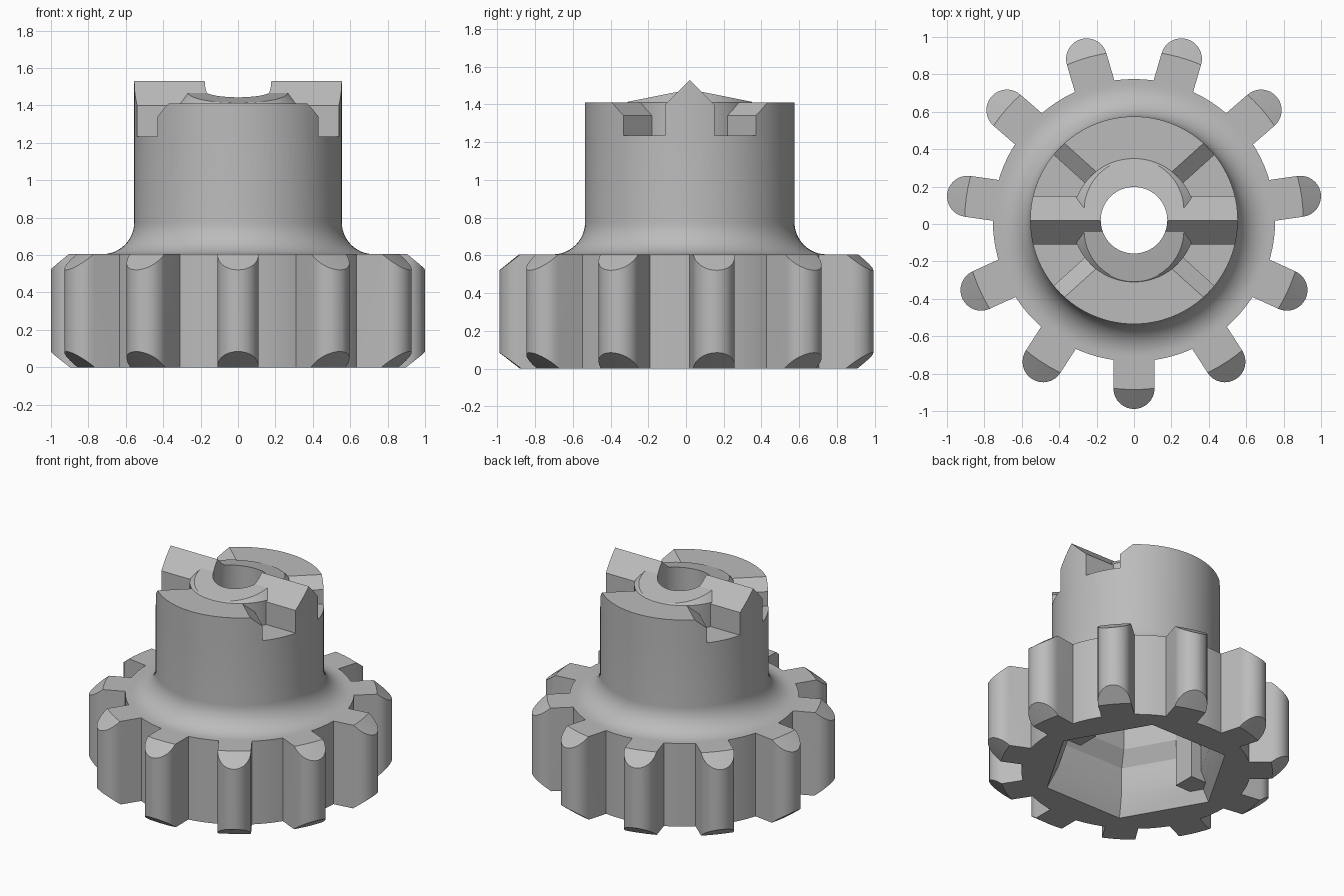
import bpy, bmesh
from math import sin, cos, pi
from mathutils import Matrix

cube = bpy.data.objects.get("Cube")
if cube:
    bpy.data.objects.remove(cube, do_unlink=True)

grey = bpy.data.materials.new("plain grey")
grey.use_nodes = True
COLOUR = (0.5, 0.5, 0.5, 1)
grey.diffuse_color = COLOUR
grey.node_tree.nodes["Principled BSDF"].inputs["Base Color"].default_value = COLOUR


def finish(name, bm):
    bmesh.ops.remove_doubles(bm, verts=bm.verts[:], dist=1e-5)
    bmesh.ops.recalc_face_normals(bm, faces=bm.faces[:])
    mesh = bpy.data.meshes.new(name)
    bm.to_mesh(mesh)
    bm.free()
    mesh.materials.append(grey)
    obj = bpy.data.objects.new(name, mesh)
    bpy.context.collection.objects.link(obj)
    return obj


def loft(name, rings):
    """Closed solid through rings that have the same number of points."""
    bm = bmesh.new()
    loops = [[bm.verts.new(p) for p in ring] for ring in rings]
    n = len(loops[0])
    for a, b in zip(loops, loops[1:]):
        for i in range(n):
            j = (i + 1) % n
            bm.faces.new((a[i], a[j], b[j], b[i]))
    bm.faces.new(loops[0][::-1])
    bm.faces.new(loops[-1])
    return finish(name, bm)


def turned(name, profile, sides=96):
    """Round or polygonal solid from (radius, height) pairs."""
    return loft(name, [[(r * cos(2 * pi * i / sides), r * sin(2 * pi * i / sides), z)
                        for i in range(sides)] for r, z in profile])


def along_x(name, outline, half):
    return loft(name, [[(x, y, z) for y, z in outline] for x in (-half, half)])


def combine(target, tool, operation):
    mod = target.modifiers.new("join", 'BOOLEAN')
    mod.operation = operation
    mod.solver = 'EXACT'
    mod.object = tool
    graph = bpy.context.evaluated_depsgraph_get()
    mesh = bpy.data.meshes.new_from_object(target.evaluated_get(graph))
    target.modifiers.clear()
    target.data = mesh
    bpy.data.objects.remove(tool, do_unlink=True)


# Flange, fillet and hub
fillet = [(0.725 - 0.17 * sin(a), 0.775 - 0.17 * cos(a))
          for a in [pi / 2 * i / 12 for i in range(13)]]
gear = turned("toothed_coupling", [(0.755, 0), (0.755, 0.605)] + fillet + [(0.555, 1.235)])

# Round-ended teeth, trimmed by a chamfered disc
TEETH = 11
tip = [(0.899 + 0.11 * cos(a), 0.11 * sin(a))
       for a in [-pi / 2 + pi * i / 16 for i in range(17)]]
outline = [(0.6, -0.11)] + tip + [(0.6, 0.11)]
disc = [(0.9, 0), (1.01, 0.085), (1.01, 0.52), (0.905, 0.605)]
for k in range(TEETH):
    tooth = loft("tooth", [[(x, y, z) for x, y in outline] for z in (-0.1, 0.7)])
    tooth.data.transform(Matrix.Rotation(-pi / 2 + 2 * pi * k / TEETH, 4, 'Z'))
    combine(tooth, turned("tooth_trim", disc), 'INTERSECT')
    combine(gear, tooth, 'UNION')

# Cross ridge on the hub
crown = along_x("ridge", [(-0.13, 1.2), (0.13, 1.2), (0.13, 1.4), (0, 1.53), (-0.13, 1.4)], 0.7)

# Front and back segments with chamfered ends
def segment_ring(side, z, shift, inner):
    def wall(x):
        return 0.35 + shift + 0.9 * (x - 0.43)
    pts = [(-inner, wall(inner)), (inner, wall(inner)), (0.65, wall(0.65)),
           (0.65, 0.8), (-0.65, 0.8), (-0.65, wall(0.65))]
    return [(x, side * y, z) for x, y in pts]

for side in (-1, 1):
    segment = loft("segment", [segment_ring(side, 1.2, 0, 0.22),
                               segment_ring(side, 1.34, 0, 0.22),
                               segment_ring(side, 1.41, 0.114, 0.2)])
    combine(crown, segment, 'UNION')

# Collar with a shallow gable top
collar = turned("collar", [(0.33, 1.2), (0.33, 1.41), (0.24, 1.5)])
combine(collar, along_x("gable", [(-0.4, 1.1), (0.4, 1.1), (0.4, 1.399),
                                  (0, 1.479), (-0.4, 1.399)], 0.6), 'INTERSECT')
combine(crown, collar, 'UNION')
combine(crown, turned("crown_trim", [(0.555, 1.22), (0.555, 1.6)]), 'INTERSECT')
combine(gear, crown, 'UNION')

# Stepped six-sided socket with two keys, and the bore above it
socket = turned("socket", [(0.63, -0.01), (0.54, 0.15), (0.54, 0.33), (0.46, 0.43),
                           (0.46, 0.6), (0.32, 0.74), (0.32, 1.1)], 6)
for side in (-1, 1):
    key = loft("key", [[(side * x, y, z) for x, y in
                        ((0.41, -0.08), (0.7, -0.08), (0.7, 0.08), (0.41, 0.08))]
                       for z in (0.08, 0.6)])
    combine(socket, key, 'DIFFERENCE')
combine(gear, socket, 'DIFFERENCE')
combine(gear, turned("bore", [(0.178, 0.9), (0.178, 1.7)], 64), 'DIFFERENCE')

# Centre and shade
gear.data.transform(Matrix.Translation((0, 0.02, 0)))
bpy.ops.object.select_all(action='DESELECT')
gear.select_set(True)
bpy.context.view_layer.objects.active = gear
bpy.ops.object.shade_smooth_by_angle(angle=pi / 6)
